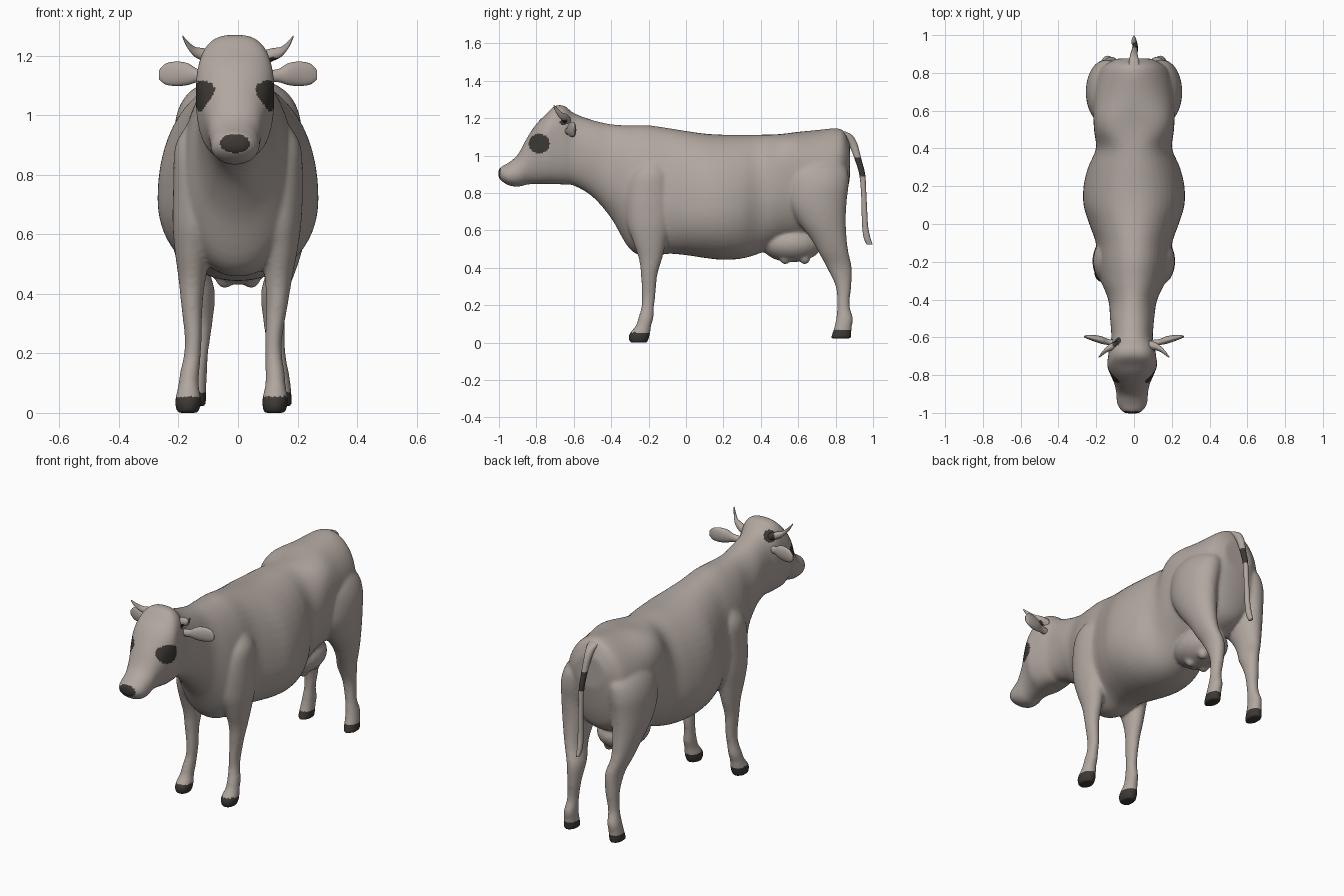
import bpy, bmesh, math
from mathutils import Vector

if "Cube" in bpy.data.objects:
    bpy.data.objects.remove(bpy.data.objects["Cube"])


def material(name, rgb):
    m = bpy.data.materials.new(name)
    m.diffuse_color = (*rgb, 1)
    m.use_nodes = True
    m.node_tree.nodes["Principled BSDF"].inputs["Base Color"].default_value = m.diffuse_color
    return m


HIDE = material("grey hide", (0.44, 0.385, 0.35))
DARK = material("dark hoof", (0.045, 0.04, 0.035))


def resample(rows, steps):
    """Catmull-Rom interpolation of every column."""
    out = []
    for i in range(len(rows) - 1):
        a, b = rows[max(i - 1, 0)], rows[i]
        c, d = rows[i + 1], rows[min(i + 2, len(rows) - 1)]
        for k in range(steps):
            t = k / steps
            out.append([0.5 * (2 * q + (r - p) * t + (2 * p - 5 * q + 4 * r - s) * t * t
                               + (3 * q - p - 3 * r + s) * t ** 3)
                        for p, q, r, s in zip(a, b, c, d)])
    return out + [list(rows[-1])]


def loft(bm, rows, ring, steps=5, sides=32):
    """Skin closed rings, one per resampled row, and cap both ends."""
    rings = []
    for row in resample(rows, steps):
        rings.append([bm.verts.new(ring(row, math.tau * k / sides)) for k in range(sides)])
    faces = []
    for a, b in zip(rings, rings[1:]):
        for k in range(sides):
            n = (k + 1) % sides
            faces.append(bm.faces.new((a[k], a[n], b[n], b[k])))
    faces += [bm.faces.new(rings[0]), bm.faces.new(rings[-1])]
    bmesh.ops.recalc_face_normals(bm, faces=faces)


def power(v, e):
    return math.copysign(abs(v) ** e, v)


def bump(y, centre, width):
    return math.exp(-((y - centre) / width) ** 2)


def trunk_ring(row, a):
    """Egg-shaped section: y, top, bottom, half width, height of widest point."""
    y, top, bot, w, zc = row
    n = 2.1 + 0.7 * bump(y, -.70, .09)
    if math.sin(a) > 0:  # squarer at the hip bones, ridged over the rump
        n += 0.8 * bump(y, .53, .09) - 0.25 * bump(y, .8, .15)
    c, s = power(math.cos(a), 2 / n), power(math.sin(a), 2 / n)
    shift = -0.01 * min(1, max(0, (-y - 0.2) / 0.3))
    return (shift + w * c, y, zc + s * ((top - zc) if s > 0 else (zc - bot)))


def level_ring(side, dx=0):
    """Horizontal oval: x, y, z, radius x, radius y; dx leans the foot sideways."""
    return lambda r, a: (dx * min(1, max(0, 1 - r[2] / .75)) + side * (r[0] + r[3] * math.cos(a)),
                         r[1] + r[4] * math.sin(a), r[2])


def side_ring(side):
    """Oval facing sideways: x, y, z, radius y, radius z."""
    return lambda r, a: (side * r[0], r[1] + r[3] * math.cos(a), r[2] + r[4] * math.sin(a))


def make_object(name, bm):
    me = bpy.data.meshes.new(name)
    bm.to_mesh(me)
    bm.free()
    ob = bpy.data.objects.new(name, me)
    bpy.context.collection.objects.link(ob)
    me.materials.append(HIDE)
    me.materials.append(DARK)
    for p in me.polygons:
        p.use_smooth = True
    return ob


# Head, neck and trunk
TRUNK = [
    (-1.003, .925, .885, .035, .90), (-.985, .943, .863, .06, .90), (-.95, .962, .842, .08, .895),
    (-.90, 1.005, .833, .084, .91), (-.85, 1.095, .845, .093, .97), (-.80, 1.17, .848, .114, 1.05),
    (-.75, 1.22, .848, .132, 1.08), (-.70, 1.266, .848, .127, 1.09), (-.65, 1.266, .845, .12, 1.08),
    (-.60, 1.228, .84, .11, 1.03), (-.50, 1.19, .78, .117, 1.0), (-.40, 1.168, .665, .13, .90),
    (-.30, 1.162, .50, .172, .80), (-.20, 1.162, .458, .195, .75), (-.10, 1.148, .475, .202, .75),
    (0, 1.132, .468, .237, .72), (.10, 1.118, .453, .267, .72), (.20, 1.112, .443, .267, .72),
    (.30, 1.112, .45, .243, .74), (.40, 1.112, .48, .202, .80), (.50, 1.115, .53, .212, .88),
    (.60, 1.127, .55, .215, .91), (.70, 1.137, .57, .207, .92), (.80, 1.146, .62, .187, .92),
    (.845, 1.13, .72, .15, .95), (.876, 1.06, .88, .09, .98)]
FRONT_LEG = [
    (.10, -.18, .97, .07, .07), (.12, -.19, .90, .09, .11), (.127, -.197, .80, .09, .128),
    (.135, -.197, .65, .082, .122), (.145, -.195, .55, .062, .092), (.145, -.19, .45, .046, .063),
    (.143, -.197, .36, .036, .044), (.135, -.20, .25, .029, .037), (.137, -.205, .19, .029, .034),
    (.144, -.215, .13, .033, .041), (.146, -.228, .09, .035, .042), (.146, -.25, .04, .044, .057),
    (.146, -.254, .0, .037, .048)]
HIND_LEG = [
    (.10, .69, 1.0, .07, .10), (.13, .695, .93, .095, .165), (.15, .70, .85, .102, .17),
    (.16, .70, .75, .094, .159), (.16, .725, .65, .082, .13), (.155, .765, .55, .062, .095),
    (.145, .79, .48, .05, .08), (.122, .82, .40, .045, .067), (.122, .842, .30, .036, .042),
    (.13, .842, .20, .03, .033), (.138, .848, .13, .034, .046), (.142, .84, .085, .036, .047),
    (.145, .828, .022, .038, .056)]
bm = bmesh.new()
loft(bm, TRUNK, trunk_ring, sides=48)
for s in (-1, 1):
    loft(bm, FRONT_LEG, level_ring(s, -.023))
    loft(bm, HIND_LEG, level_ring(s))


# Udder with four teats
def ball(centre, radii):
    made = bmesh.ops.create_uvsphere(bm, u_segments=24, v_segments=16, radius=1)["verts"]
    for v in made:
        v.co = Vector(centre) + Vector(p * q for p, q in zip(v.co, radii))


ball((0, .565, .53), (.13, .165, .10))
for s in (-1, 1):
    for y in (.53, .635):
        ball((s * .045, y, .452), (.03, .03, .035))

# Fuse everything into one smooth skin
body = make_object("body", bm)
remesh = body.modifiers.new("fuse", 'REMESH')
remesh.mode = 'VOXEL'
remesh.voxel_size = 0.008
remesh.use_smooth_shade = True
smooth = body.modifiers.new("blend", 'SMOOTH')
smooth.factor = 0.5
smooth.iterations = 14
graph = bpy.context.evaluated_depsgraph_get()
skin = bpy.data.meshes.new_from_object(body.evaluated_get(graph))
body.modifiers.clear()
body.data = skin
skin.materials.clear()
skin.materials.append(HIDE)
skin.materials.append(DARK)


# Dark hooves, nose, eye patches and spots beside the horns
def is_dark(p):
    x, y, z = p
    if z < (.07 if y > .3 else .055):
        return True
    if y > -.55:
        return False
    nose = y < -.955 and ((x + .01) / .05) ** 2 + ((z - .905) / .032) ** 2 < 1
    eye = abs(x + .01) > .05 and ((y + .785) / .056) ** 2 + ((z - 1.065) / .052) ** 2 < 1
    spot = ((p - Vector((-.09, -.632, 1.20))).length < .034
            or (p - Vector((.116, -.655, 1.18))).length < .022)
    return nose or eye or spot


def paint(mesh):
    for f in mesh.polygons:
        f.use_smooth = True
        f.material_index = int(is_dark(f.center))


paint(skin)

# Horns and ears
HORN = [(.08, -.64, 1.19, .024, .026), (.115, -.648, 1.203, .02, .022), (.145, -.665, 1.213, .015, .017),
        (.170, -.688, 1.238, .010, .012), (.187, -.705, 1.266, .003, .004)]
EAR = [(.09, -.632, 1.13, .018, .02), (.135, -.625, 1.133, .016, .022), (.17, -.615, 1.138, .02, .037),
       (.21, -.605, 1.139, .017, .041), (.245, -.598, 1.138, .011, .034), (.266, -.596, 1.136, .003, .014)]
for s, label in ((-1, "left"), (1, "right")):
    for part, rows in (("horn", HORN), ("ear", EAR)):
        bm = bmesh.new()
        loft(bm, rows, side_ring(s), sides=20)
        paint(make_object(label + "_" + part, bm).data)

# Tail with a dark band
TAIL = [(0, .82, 1.13, .03, .03), (0, .86, 1.108, .026, .03), (0, .893, 1.06, .02, .024),
        (.004, .92, .98, .016, .018), (.006, .942, .90, .014, .016), (.006, .95, .80, .013, .014),
        (.004, .954, .70, .014, .015), (.002, .958, .62, .015, .016), (0, .968, .56, .014, .018),
        (0, .982, .525, .008, .016)]
bm = bmesh.new()
loft(bm, TAIL, level_ring(1), steps=8, sides=20)
tail = make_object("tail", bm)
for f in tail.data.polygons:
    f.material_index = int(.893 < f.center.z < .988)
